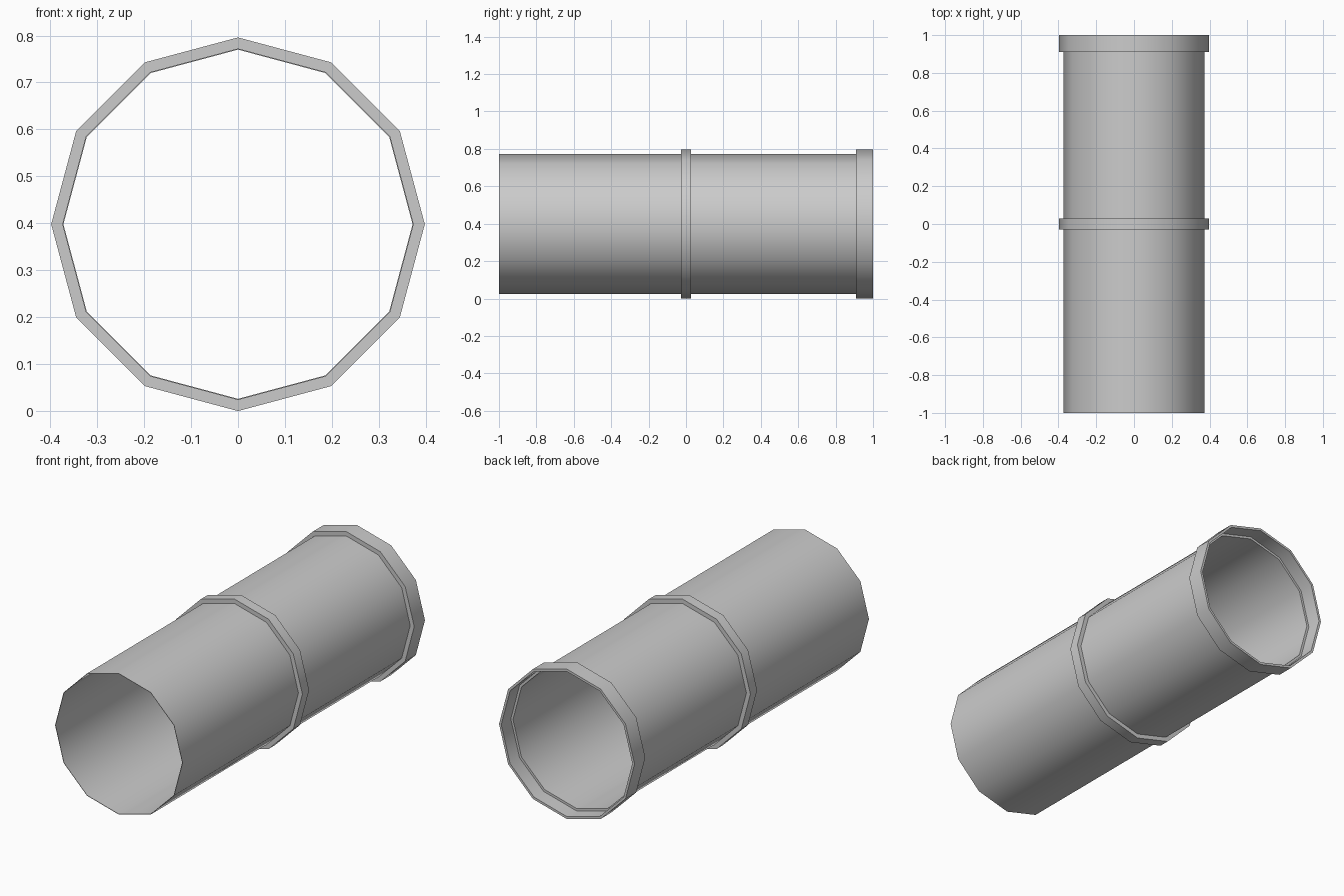
import bpy, bmesh
from math import cos, sin, pi

if "Cube" in bpy.data.objects:
    bpy.data.objects.remove(bpy.data.objects["Cube"])

SIDES = 12
R_OUT, R_TUBE, R_BORE, R_SOCKET = 0.398, 0.3745, 0.372, 0.385
CENTRE_Z = R_OUT


def lathe(name, profile):
    """Revolve a closed (y, radius) profile about the pipe's y axis."""
    bm = bmesh.new()
    rings = []
    for i in range(SIDES):
        a = 2 * pi * i / SIDES
        rings.append([bm.verts.new((r * cos(a), y, CENTRE_Z + r * sin(a)))
                      for y, r in profile])
    n = len(profile)
    for i in range(SIDES):
        p, q = rings[i], rings[(i + 1) % SIDES]
        for j in range(n):
            k = (j + 1) % n
            bm.faces.new((p[j], p[k], q[k], q[j]))
    bmesh.ops.recalc_face_normals(bm, faces=bm.faces)
    mesh = bpy.data.meshes.new(name)
    bm.to_mesh(mesh)
    bm.free()
    obj = bpy.data.objects.new(name, mesh)
    bpy.context.collection.objects.link(obj)
    # soft shading round the barrel, crisp edges at the steps
    bpy.context.view_layer.objects.active = obj
    obj.select_set(True)
    bpy.ops.object.shade_smooth_by_angle(angle=pi / 4)
    obj.select_set(False)
    return obj


# thin-walled pipe with the stepped socket at the back end
lathe("pipe_with_socket", [
    (-1, R_BORE), (-1, R_TUBE), (0.91, R_TUBE), (0.91, R_OUT),
    (1, R_OUT), (1, R_SOCKET), (0.92, R_SOCKET), (0.92, R_BORE)])

# raised collar round the middle
lathe("middle_collar", [
    (-0.028, R_TUBE - 0.001), (-0.028, R_OUT),
    (0.028, R_OUT), (0.028, R_TUBE - 0.001)])
